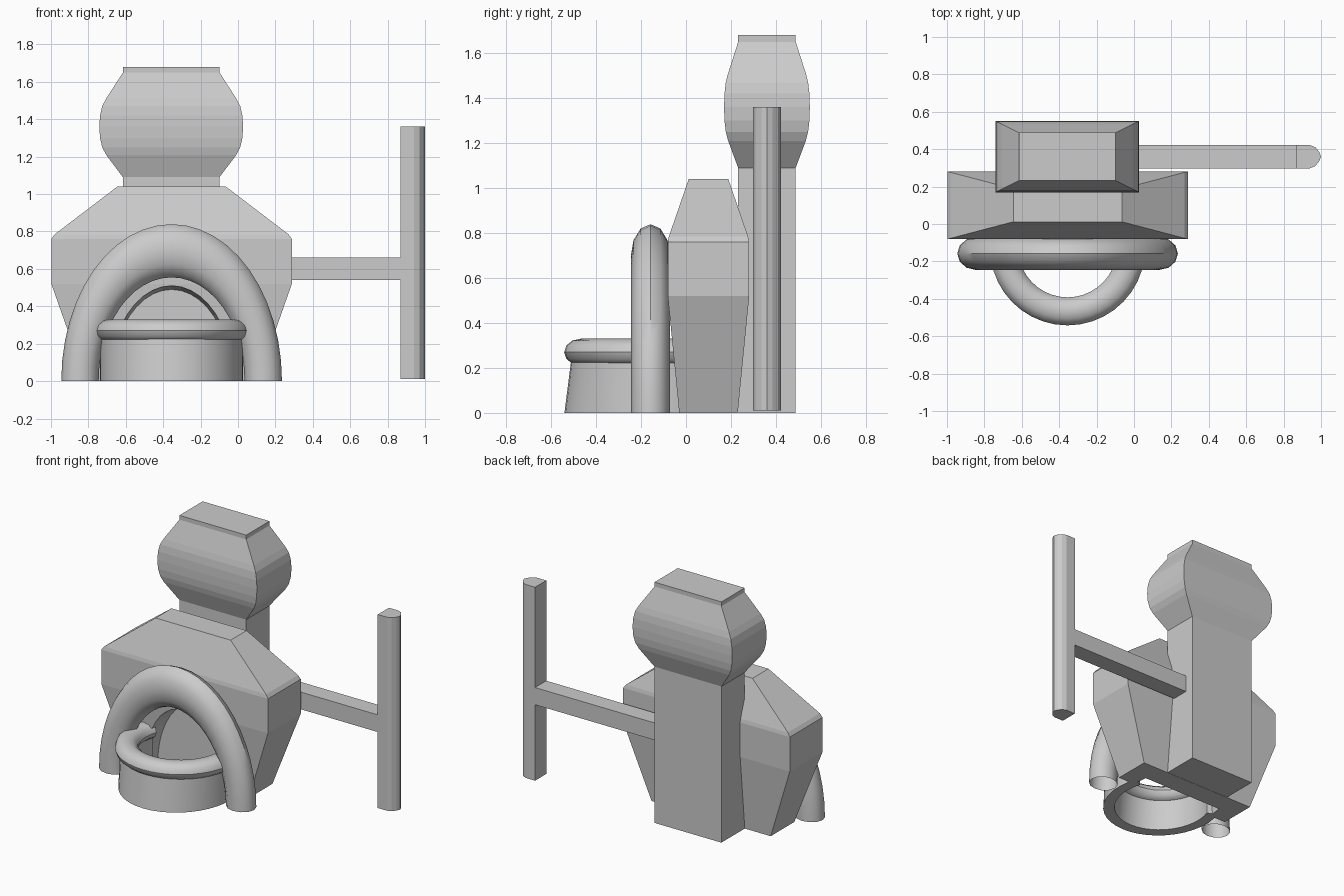
import bpy, bmesh, math

if "Cube" in bpy.data.objects:
    bpy.data.objects.remove(bpy.data.objects["Cube"])

CX = -0.355  # common centre line of forge, arch and basin
gray = bpy.data.materials.new("plain gray")
gray.diffuse_color = (0.6, 0.6, 0.6, 1)
gray.use_nodes = True
gray.node_tree.nodes["Principled BSDF"].inputs["Base Color"].default_value = gray.diffuse_color


def make(name, bm, smooth=None):
    bmesh.ops.recalc_face_normals(bm, faces=bm.faces)
    me = bpy.data.meshes.new(name)
    bm.to_mesh(me)
    bm.free()
    me.materials.append(gray)
    ob = bpy.data.objects.new(name, me)
    bpy.context.collection.objects.link(ob)
    if smooth:
        bpy.context.view_layer.objects.active = ob
        ob.select_set(True)
        bpy.ops.object.shade_smooth_by_angle(angle=math.radians(smooth))
        ob.select_set(False)
    return ob


def loft(name, rings, caps=True, smooth=None):
    bm = bmesh.new()
    vs = [[bm.verts.new(p) for p in r] for r in rings]
    n = len(rings[0])
    for a, b in zip(vs, vs[1:]):
        for i in range(n):
            j = (i + 1) % n
            bm.faces.new((a[i], a[j], b[j], b[i]))
    if caps:
        bm.faces.new(vs[0])
        bm.faces.new(vs[-1])
    return make(name, bm, smooth)


def rect(cx, cy, hx, hy, z):
    return [(cx - hx, cy - hy, z), (cx + hx, cy - hy, z),
            (cx + hx, cy + hy, z), (cx - hx, cy + hy, z)]


# forge body: tapered foot, straight band, sloped hood
body = loft("forge_body", [rect(CX, 0.1, hx, hy, z) for z, hx, hy in (
    (0, 0.46, 0.13), (0.52, 0.643, 0.181), (0.76, 0.643, 0.181),
    (0.785, 0.625, 0.176), (1.04, 0.29, 0.088))])

# arched fire opening cut into the front of the body
N = 20


def arch_outline(a, b, y):
    pts = [(CX + a * math.cos(math.pi * i / N), y, b * math.sin(math.pi * i / N)) for i in range(N + 1)]
    return pts + [(CX - a, y, -0.1), (CX + a, y, -0.1)]


cutter = loft("opening_cutter", [arch_outline(0.345, 0.525, -0.2), arch_outline(0.32, 0.49, 0.08)])
cutter.hide_render = True
mod = body.modifiers.new("opening", "BOOLEAN")
mod.operation = "DIFFERENCE"
mod.solver = "EXACT"
mod.object = cutter
dg = bpy.context.evaluated_depsgraph_get()
body.data = bpy.data.meshes.new_from_object(body.evaluated_get(dg))
body.modifiers.clear()
bpy.data.objects.remove(cutter)

# chimney with a bulging top, uniform flare about its axis
loft("chimney", [rect(-0.357, 0.36, 0.258 * s, 0.128 * s, z) for z, s in (
    (0, 1), (1.09, 1), (1.21, 1.35), (1.25, 1.43), (1.30, 1.475), (1.36, 1.49),
    (1.42, 1.475), (1.47, 1.43), (1.51, 1.35), (1.65, 1), (1.68, 1))])

# front arch: half a tube ring stretched upward, open at the feet
rings = []
for i in range(25):
    t = math.pi * i / 24
    ring = []
    for k in range(12):
        p = 2 * math.pi * k / 12
        r = 0.49 + 0.1 * math.cos(p)
        ring.append((CX + r * math.cos(t), -0.158 + 0.0875 * math.sin(p), 1.422 * r * math.sin(t)))
    rings.append(ring)
loft("front_arch", rings, caps=False, smooth=35)


# half-round basin parts swept around a vertical axis
def sweep(name, section, cy, sy=1):
    rs = []
    for i in range(25):
        t = math.radians(160 + 220 * i / 24)
        rs.append([(CX + r * math.cos(t), cy + r * s * math.sin(t), z) for r, z, s in section])
    loft(name, rs, smooth=35)


sweep("basin_rim", [(0.34 + 0.075 * math.cos(math.pi * k / 6),
                     0.27 + 0.06 * math.sin(math.pi * k / 6), 1) for k in range(12)], -0.127)
sweep("basin_wall", [(0.383, 0, 1.08), (0.383, 0.24, 1), (0.31, 0.24, 1), (0.31, 0, 1.08)], -0.127)

# side handle: crossbar and post with a rounded outer face
loft("crossbar", [rect(0.4, 0.36, 0.51, 0.062, z) for z in (0.54, 0.66)])
section = [(0.87, 0.298), (0.94, 0.298), (0.97, 0.31), (0.99, 0.335), (1.0, 0.36),
           (0.99, 0.385), (0.97, 0.41), (0.94, 0.422), (0.87, 0.422)]
loft("handle_post", [[(x, y, z) for x, y in section] for z in (0.01, 1.36)])
